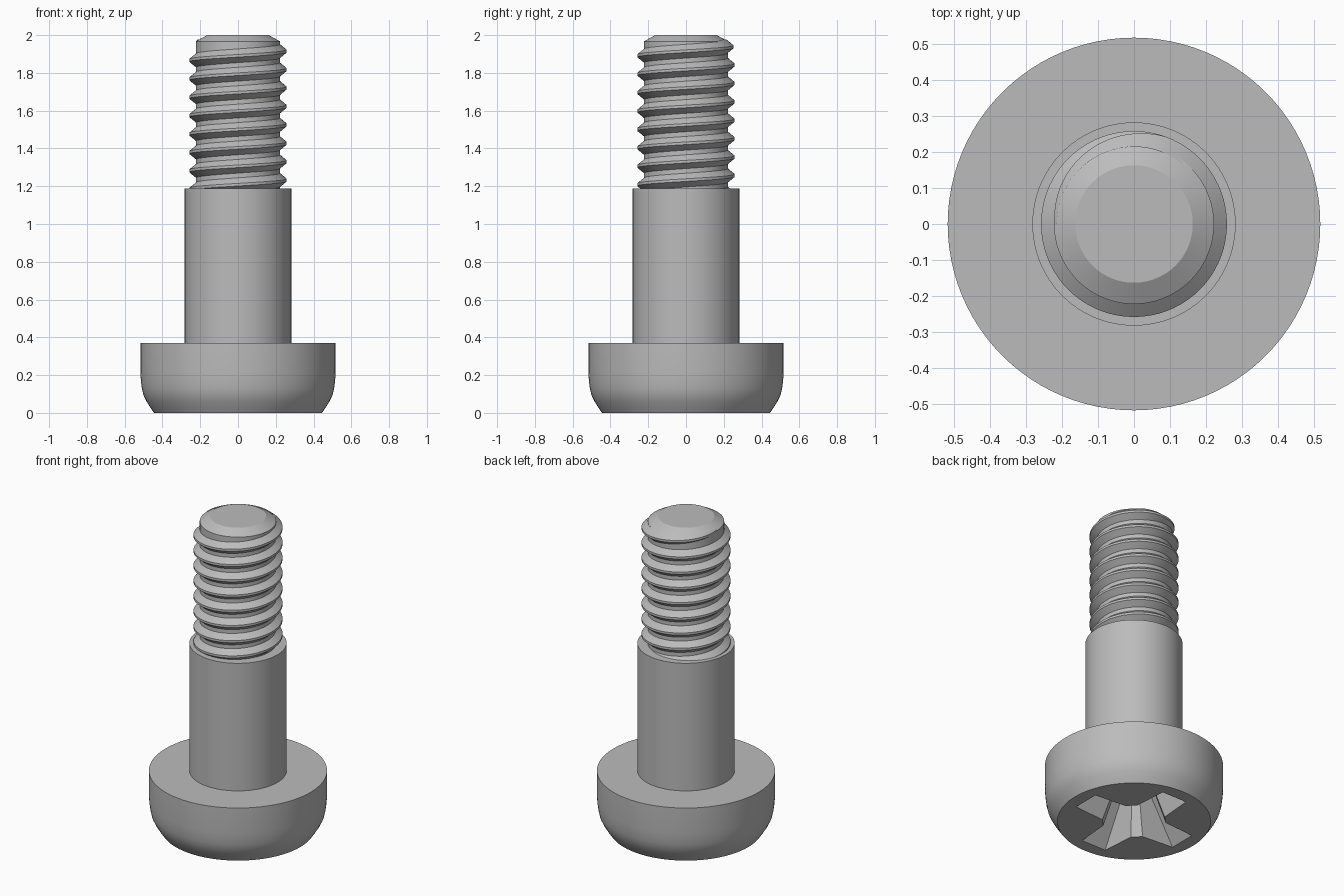
import bpy
import bmesh
from math import cos, sin, pi, radians

cube = bpy.data.objects.get("Cube")
if cube:
    bpy.data.objects.remove(cube, do_unlink=True)

steel = bpy.data.materials.new("steel_grey")
steel.use_nodes = True
colour = (0.5, 0.5, 0.5, 1)
steel.diffuse_color = colour
steel.node_tree.nodes["Principled BSDF"].inputs["Base Color"].default_value = colour


def loft(name, rings, tip=None):
    """Skin a list of point rings into a closed solid, ending in a cap or a tip."""
    bm = bmesh.new()
    loops = [[bm.verts.new(p) for p in ring] for ring in rings]
    n = len(loops[0])
    for a, b in zip(loops, loops[1:]):
        for i in range(n):
            j = (i + 1) % n
            bm.faces.new((a[i], a[j], b[j], b[i]))
    bm.faces.new(loops[0][::-1])
    if tip:
        top = bm.verts.new(tip)
        for i in range(n):
            bm.faces.new((loops[-1][i], loops[-1][(i + 1) % n], top))
    else:
        bm.faces.new(loops[-1])
    bmesh.ops.recalc_face_normals(bm, faces=bm.faces)
    mesh = bpy.data.meshes.new(name)
    bm.to_mesh(mesh)
    bm.free()
    mesh.materials.append(steel)
    ob = bpy.data.objects.new(name, mesh)
    bpy.context.collection.objects.link(ob)
    return ob


def activate(ob):
    bpy.ops.object.select_all(action="DESELECT")
    ob.select_set(True)
    bpy.context.view_layer.objects.active = ob


def circle(r, z, n=96):
    return [(r * cos(2 * pi * i / n), r * sin(2 * pi * i / n), z) for i in range(n)]


# Head, plain shank and threaded core as one turned solid
profile = [(0.445, 0), (0.464, 0.028), (0.484, 0.06), (0.501, 0.095), (0.509, 0.13),
           (0.514, 0.17), (0.517, 0.21), (0.517, 0.37), (0.282, 0.37), (0.282, 1.187),
           (0.222, 1.187), (0.222, 1.967), (0.163, 2)]
body = loft("screw_body", [circle(r, z) for r, z in profile])


# Cross-shaped drive recess, tapering into the head
def cross(length, half, near, far, z):
    arm = [(length, -half), (length, half), (far, near), (near, far)]
    points = []
    for k in range(4):
        c, s = cos(k * pi / 2), sin(k * pi / 2)
        points += [(x * c - y * s, x * s + y * c, z) for x, y in arm]
    return points


cutter = loft("recess_cutter", [cross(0.38, 0.09, 0.108, 0.158, -0.02),
                                cross(0.16, 0.05, 0.052, 0.08, 0.27)], (0, 0, 0.32))
cutter.hide_render = True
cut = body.modifiers.new("drive_recess", "BOOLEAN")
cut.operation = "DIFFERENCE"
cut.solver = "EXACT"
cut.object = cutter
activate(body)
bpy.ops.object.modifier_apply(modifier=cut.name)
bpy.data.objects.remove(cutter, do_unlink=True)

# Right-handed helical thread, starting in the shank and fading out near the tip
PITCH, ROOT, CREST, STEPS = 0.0975, 0.222, 0.258, 72
END, FADE = pi, radians(110)
START = -8 * 2 * pi
count = round((END - START) / (2 * pi) * STEPS)
rings = []
for i in range(count + 1):
    a = START + (END - START) * i / count
    z = 1.915 + PITCH * a / (2 * pi)
    fade = min(1, (END - a) / FADE)
    crest = ROOT - 0.002 + (CREST - ROOT + 0.002) * fade
    base = 0.012 + 0.031 * fade
    section = [(ROOT - 0.008, -base), (crest, -0.007), (crest, 0.007), (ROOT - 0.008, base)]
    rings.append([(r * cos(a), r * sin(a), z + dz) for r, dz in section])
thread = loft("thread", rings)

for ob in (body, thread):
    activate(ob)
    bpy.ops.object.shade_smooth_by_angle(angle=radians(25))
